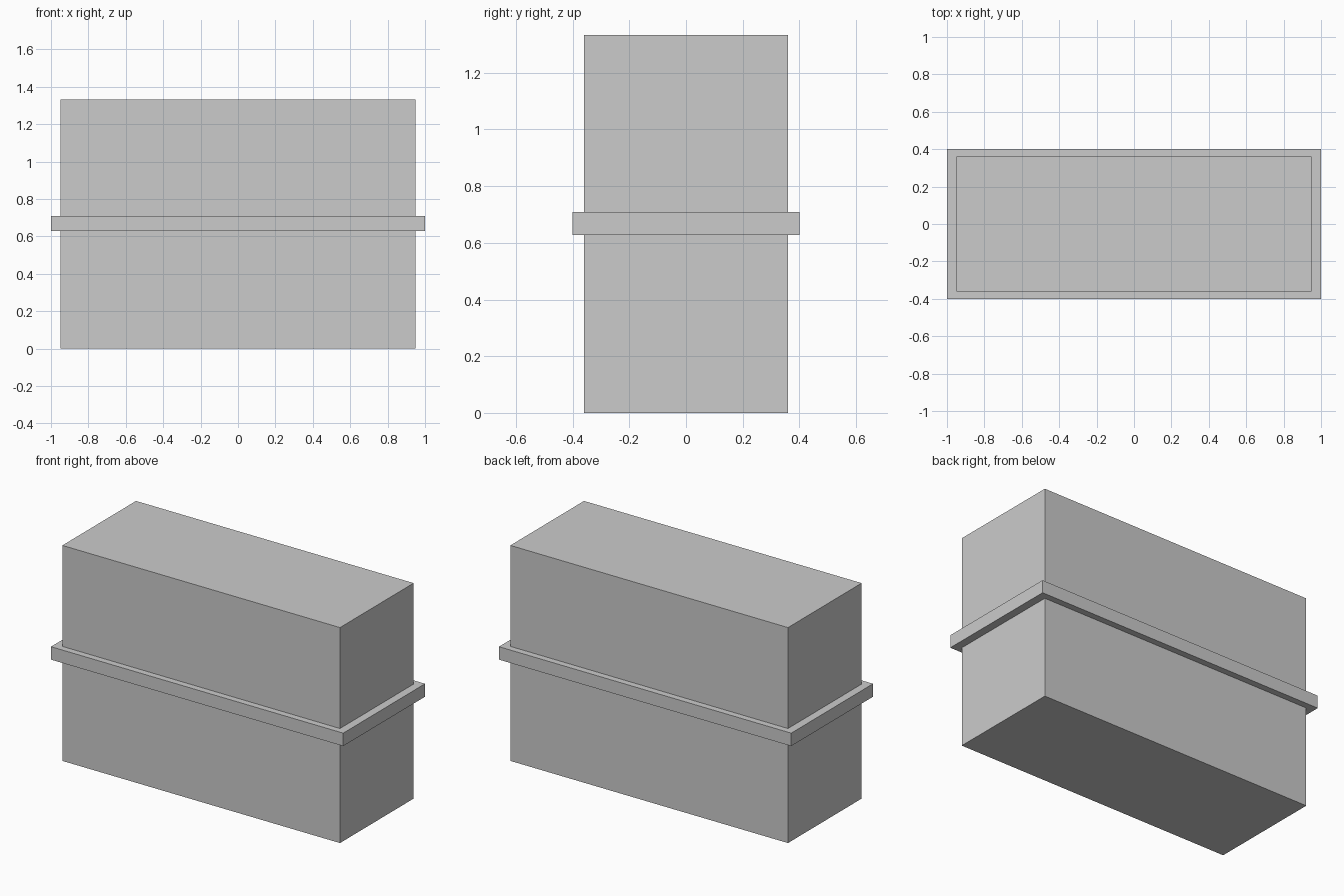
import bpy

if "Cube" in bpy.data.objects:
    bpy.data.objects.remove(bpy.data.objects["Cube"])


def box(name, size, z_center):
    bpy.ops.mesh.primitive_cube_add(size=1, location=(0, 0, z_center))
    obj = bpy.context.object
    obj.name = name
    obj.scale = size
    bpy.ops.object.transform_apply(location=False, rotation=False, scale=True)
    return obj


HEIGHT = 1.333

# Main block
box("body", (1.9, 0.72, HEIGHT), HEIGHT / 2)

# Projecting band around the middle
box("middle_band", (2.0, 0.8, 0.08), HEIGHT / 2 + 0.002)
